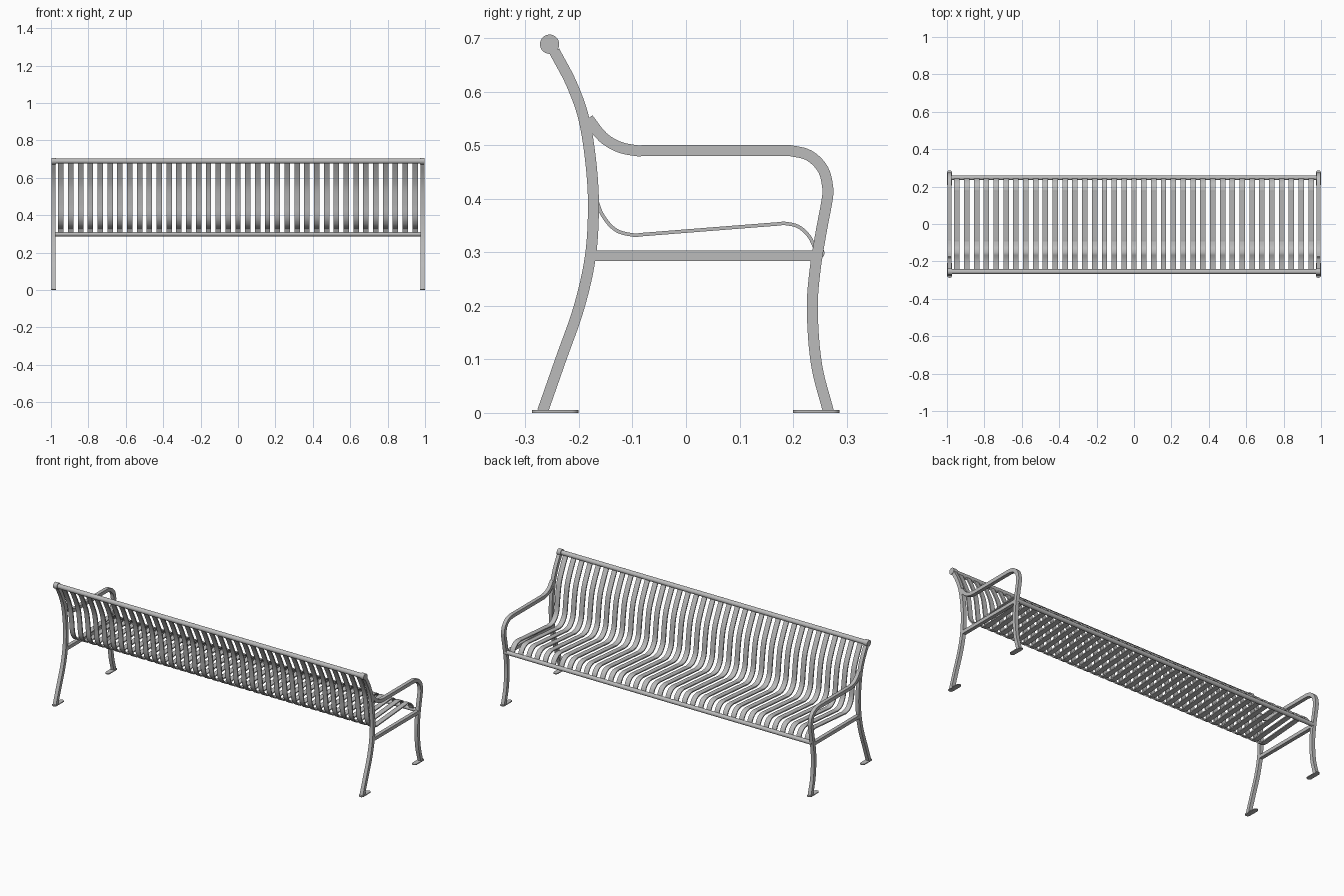
import bpy, bmesh, math
from mathutils import Vector, Matrix
from mathutils.geometry import interpolate_bezier

if "Cube" in bpy.data.objects:
    bpy.data.objects.remove(bpy.data.objects["Cube"])

metal = bpy.data.materials.new("grey_metal")
metal.use_nodes = True
GREY = (0.5, 0.5, 0.5, 1)
metal.diffuse_color = GREY
metal.node_tree.nodes["Principled BSDF"].inputs["Base Color"].default_value = GREY


def finish(name, bm):
    bmesh.ops.recalc_face_normals(bm, faces=bm.faces)
    mesh = bpy.data.meshes.new(name)
    bm.to_mesh(mesh)
    bm.free()
    mesh.materials.append(metal)
    obj = bpy.data.objects.new(name, mesh)
    bpy.context.collection.objects.link(obj)
    bpy.ops.object.select_all(action='DESELECT')
    obj.select_set(True)
    bpy.context.view_layer.objects.active = obj
    bpy.ops.object.shade_smooth_by_angle(angle=math.radians(35))
    return obj


def smooth_path(points, steps=7):
    """Smooth curve through (y, z) points."""
    p = [Vector((0, y, z)) for y, z in points]
    tangents = []
    for i in range(len(p)):
        a, b = p[max(i - 1, 0)], p[min(i + 1, len(p) - 1)]
        tangents.append((b - a).normalized())
    path = [p[0]]
    for i in range(len(p) - 1):
        reach = (p[i + 1] - p[i]).length / 3
        path += interpolate_bezier(p[i], p[i] + tangents[i] * reach,
                                   p[i + 1] - tangents[i + 1] * reach, p[i + 1], steps)[1:]
    return path


def sweep(name, path, width, thick, x=0):
    """Flat or square bar following a path in the side plane."""
    bm = bmesh.new()
    rings = []
    for i, p in enumerate(path):
        t = (path[min(i + 1, len(path) - 1)] - path[max(i - 1, 0)]).normalized()
        n = Vector((0, -t.z, t.y)) * thick / 2
        side = Vector((width / 2, 0, 0))
        centre = p + Vector((x, 0, 0))
        rings.append([bm.verts.new(centre + a * side + b * n)
                      for a, b in ((-1, -1), (1, -1), (1, 1), (-1, 1))])
    for r, s in zip(rings, rings[1:]):
        for k in range(4):
            j = (k + 1) % 4
            bm.faces.new((r[k], r[j], s[j], s[k]))
    bm.faces.new(rings[0])
    bm.faces.new(rings[-1])
    return finish(name, bm)


def rod(name, radius, length, x, y, z):
    """Round bar along x."""
    bm = bmesh.new()
    m = Matrix.Translation((x, y, z)) @ Matrix.Rotation(math.pi / 2, 4, 'Y')
    bmesh.ops.create_cone(bm, cap_ends=True, segments=32, radius1=radius,
                          radius2=radius, depth=length, matrix=m)
    return finish(name, bm)


def foot(name, x, y, length=0.087, width=0.028, height=0.005):
    """Thin plate with round ends."""
    bm = bmesh.new()
    r = width / 2
    verts = []
    for i in range(24):
        a = 2 * math.pi * (i + 0.5) / 24
        shift = math.copysign(length / 2 - r, math.sin(a))
        verts.append(bm.verts.new((x + r * math.cos(a), y + shift + r * math.sin(a), 0)))
    face = bm.faces.new(verts)
    out = bmesh.ops.extrude_face_region(bm, geom=[face])
    top = [v for v in out["geom"] if isinstance(v, bmesh.types.BMVert)]
    bmesh.ops.translate(bm, verts=top, vec=(0, 0, height))
    return finish(name, bm)


# Side profiles as (y, z)
rear_leg = smooth_path([(-.268, .003), (-.234, .1), (-.2, .197), (-.179, .29), (-.173, .38),
                        (-.177, .46), (-.191, .55), (-.214, .615), (-.246, .676)])
front_leg_and_arm = smooth_path([(.266, .003), (.244, .09), (.236, .195), (.241, .265),
                                 (.252, .335), (.264, .4), (.265, .42), (.256, .455),
                                 (.23, .481), (.195, .49), (.185, .49), (-.08, .49),
                                 (-.092, .49), (-.125, .497), (-.155, .515), (-.183, .55)])
slat = smooth_path([(-.25, .685), (-.216, .618), (-.189, .55), (-.174, .46), (-.167, .4),
                    (-.155, .368), (-.13, .341), (-.096, .332), (-.085, .333),
                    (.17, .353), (.185, .354), (.21, .348), (.23, .33), (.241, .308)])
seat_bar = [Vector((0, -.173, .294)), Vector((0, .238, .294))]

# End frames
FRAME_X = 0.986
for side, tag in ((1, "left"), (-1, "right")):
    x = side * FRAME_X
    sweep("rear_leg_" + tag, rear_leg, .021, .0205, x)
    sweep("front_leg_and_arm_" + tag, front_leg_and_arm, .021, .0205, x)
    sweep("seat_bar_" + tag, seat_bar, .021, .0195, x)
    foot("rear_foot_" + tag, x, -.2445)
    foot("front_foot_" + tag, x, .2435)
    rod("top_rail_cap_" + tag, .018, .024, x, -.255, .689)

# Long rails
rod("top_rail", .0135, 2 * FRAME_X, 0, -.255, .689)
rod("front_rail", .0118, 2 * FRAME_X, 0, .247, .299)

# Row of curved slats
COUNT, FIRST_X = 37, -.947
slats = sweep("slats", slat, .029, .0065, FIRST_X)
array = slats.modifiers.new("row", 'ARRAY')
array.count = COUNT
array.use_relative_offset = False
array.use_constant_offset = True
array.constant_offset_displace = (-2 * FIRST_X / (COUNT - 1), 0, 0)
